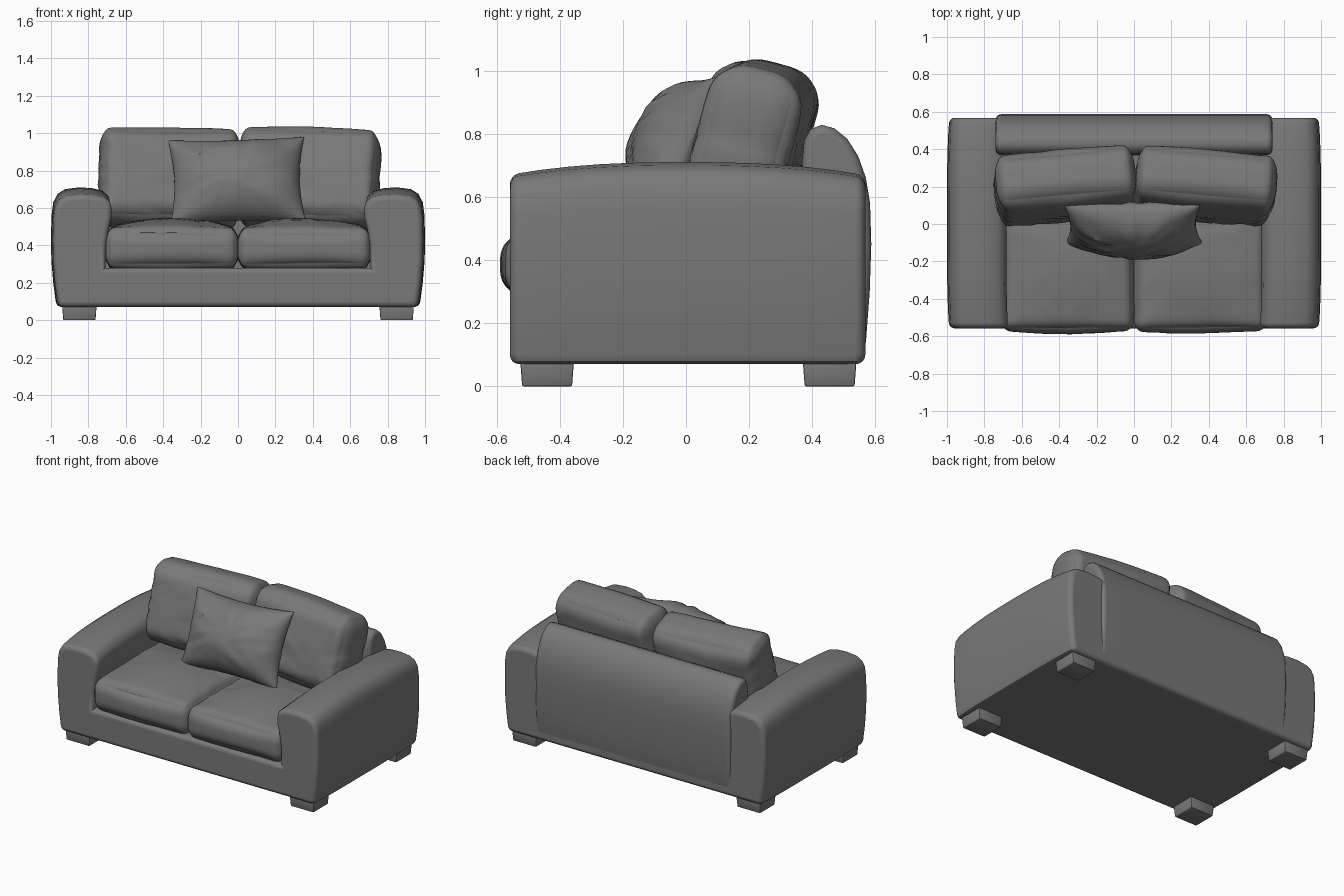
import bpy, bmesh, math
from mathutils import Vector, noise

cube = bpy.data.objects.get("Cube")
if cube:
    bpy.data.objects.remove(cube, do_unlink=True)

GREY = (0.19, 0.19, 0.19, 1.0)
fabric = bpy.data.materials.new("grey_fabric")
fabric.use_nodes = True
fabric.diffuse_color = GREY
fabric.node_tree.nodes["Principled BSDF"].inputs["Base Color"].default_value = GREY


def finish(name, bm, loc=(0, 0, 0), rot=(0, 0, 0), weighted=False):
    """Turn a bmesh into a smooth-shaded object with sharp edges kept."""
    bmesh.ops.recalc_face_normals(bm, faces=bm.faces[:])
    mesh = bpy.data.meshes.new(name)
    bm.to_mesh(mesh)
    bm.free()
    mesh.materials.append(fabric)
    obj = bpy.data.objects.new(name, mesh)
    bpy.context.collection.objects.link(obj)
    obj.location = loc
    obj.rotation_euler = [math.radians(a) for a in rot]
    bpy.ops.object.select_all(action='DESELECT')
    obj.select_set(True)
    bpy.context.view_layer.objects.active = obj
    bpy.ops.object.shade_smooth_by_angle(angle=math.radians(42))
    if weighted:
        mod = obj.modifiers.new("weighted_normals", 'WEIGHTED_NORMAL')
        mod.keep_sharp = True
    return obj


def extrude(name, profile, start, end, rows, place, bevel):
    """Sweep a closed profile along an axis and round its two end caps."""
    bm = bmesh.new()
    rings = []
    for i in range(rows + 1):
        s = start + (end - start) * i / rows
        rings.append([bm.verts.new(place(a, b, s)) for a, b in profile])
    n = len(profile)
    for r0, r1 in zip(rings, rings[1:]):
        for k in range(n):
            m = (k + 1) % n
            bm.faces.new((r0[k], r0[m], r1[m], r1[k]))
    caps = [bm.faces.new(rings[0]), bm.faces.new(rings[-1])]
    bmesh.ops.recalc_face_normals(bm, faces=bm.faces[:])
    edges = list({e for f in caps for e in f.edges})
    bmesh.ops.bevel(bm, geom=edges, offset=bevel, segments=4, profile=0.5,
                    affect='EDGES', clamp_overlap=False)
    return finish(name, bm, weighted=True)


def fold(u, v, focus, seed):
    """Soft creases that fan out from a focus point."""
    du, dv = u - focus[0], v - focus[1]
    r = math.hypot(du, dv)
    fan = noise.noise(Vector((math.atan2(dv, du) * 4, r * 1.5, seed)))
    lump = noise.noise(Vector((u * 1.5, v * 1.5, seed + 5)))
    return fan * min(1, r * 2) * max(0, 1.3 - r * 0.7) + 0.6 * lump


def cushion(name, half, radius, crown, axes, focus, seed, loc, rot=(0, 0, 0)):
    """Rounded box with crowned faces and creases; axes are the creased plane."""
    bm = bmesh.new()
    bmesh.ops.create_cube(bm, size=2)
    bmesh.ops.subdivide_edges(bm, edges=bm.edges[:], cuts=27, use_grid_fill=True)
    params = {}
    for v in bm.verts:
        u = Vector([math.sin(c * math.pi / 2) for c in v.co])
        inner = Vector([max(r - h, min(h - r, c * h)) for c, h, r in zip(u, half, radius)])
        d = Vector([(c * h - q) / r for c, h, q, r in zip(u, half, inner, radius)])
        d.normalize()
        p = inner + Vector([a * r for a, r in zip(d, radius)])
        for i in range(3):
            j, k = (i + 1) % 3, (i + 2) % 3
            p[i] += crown[i] * u[i] * (1 - u[j] ** 2) * (1 - u[k] ** 2)
        params[v] = u
        v.co = p
    bm.normal_update()
    for v, u in params.items():
        v.co += v.normal * 0.011 * fold(u[axes[0]], u[axes[1]], focus, seed)
    return finish(name, bm, loc, rot)


# Frame: both arms and the base in one U-shaped section, arched front to back
arm = [(0.945, 0.07), (0.965, 0.078), (0.975, 0.1), (0.988, 0.2), (0.998, 0.32),
       (1.0, 0.44), (0.997, 0.56), (0.988, 0.63), (0.965, 0.675), (0.925, 0.7),
       (0.85, 0.71), (0.78, 0.706), (0.725, 0.692), (0.692, 0.663), (0.682, 0.62),
       (0.684, 0.56), (0.7, 0.48), (0.712, 0.4), (0.715, 0.28)]
section = arm + [(-x, z) for x, z in reversed(arm)]


def place_frame(x, z, y):
    t = abs(y / 0.56)
    lift = max(0, (z - 0.45) / 0.26)
    return (x * (1 - 0.012 * t ** 4), y, z - 0.04 * lift * t ** 2.5)


extrude("frame", section, -0.558, 0.568, 12, place_frame, 0.03)

# Backrest: rolled-top panel between the arms
back = [(0.55, 0.075), (0.57, 0.14), (0.582, 0.3), (0.587, 0.45), (0.583, 0.58),
        (0.57, 0.66), (0.545, 0.73), (0.51, 0.785), (0.47, 0.817), (0.43, 0.828),
        (0.395, 0.815), (0.375, 0.78), (0.368, 0.72), (0.365, 0.075)]
extrude("backrest", back, -0.74, 0.74, 10, lambda y, z, x: (x, y, z), 0.03)

for side, label in ((1, "left"), (-1, "right")):
    # Seat cushion
    cushion(label + "_seat_cushion", (0.354, 0.375, 0.105), (0.05, 0.055, 0.08),
            (0.004, 0.018, 0.055), (0, 1), (-0.35 * side, 0.3), 3 + side,
            (0.354 * side, -0.195, 0.385))
    # Back cushion, leaning back with its outer end turned forward
    cushion(label + "_back_cushion", (0.37, 0.145, 0.26), (0.05, 0.11, 0.1),
            (0.008, 0.022, 0.012), (0, 2), (0.6 * side, -0.4), 9 + side,
            (0.372 * side + 0.005, 0.205, 0.757), (-15, 1.2, -5 * side))

# Throw pillow: two domed sheets joined along a pinched seam
bm = bmesh.new()
for face in (-1, 1):
    grid = bmesh.ops.create_grid(bm, x_segments=36, y_segments=28, size=1)
    depth = 0.18 if face < 0 else 0.07
    for vert in grid["verts"]:
        u, v = (math.sin(c * math.pi / 2) for c in vert.co[:2])
        dome = math.sqrt(max(0, (1 - u * u) * (1 - v * v)))
        crease = 0.02 * fold(u, v, (0, 0.1), 20) * min(1, 2 * dome)
        vert.co = (0.365 * u * (1 - 0.08 * (1 - v * v)),
                   face * (depth * dome + crease),
                   0.25 * v * (1 - 0.09 * (1 - u * u)))
bmesh.ops.remove_doubles(bm, verts=bm.verts[:], dist=0.0002)
finish("throw_pillow", bm, (-0.005, 0.0, 0.742), (-24, -1.5, 0))

# Feet: short tapered blocks under the corners
for sx, side_name in ((1, "left"), (-1, "right")):
    for y, end_name in ((-0.44, "front"), (0.455, "back")):
        bm = bmesh.new()
        bmesh.ops.create_cube(bm, size=1)
        for vert in bm.verts:
            taper = 1 if vert.co.z > 0 else 0.93
            vert.co = (vert.co.x * 0.185 * taper, vert.co.y * 0.17 * taper,
                       vert.co.z * 0.08)
        bmesh.ops.bevel(bm, geom=bm.edges[:], offset=0.005, segments=2,
                        profile=0.5, affect='EDGES')
        finish(f"{end_name}_{side_name}_foot", bm, (0.848 * sx, y, 0.04))
